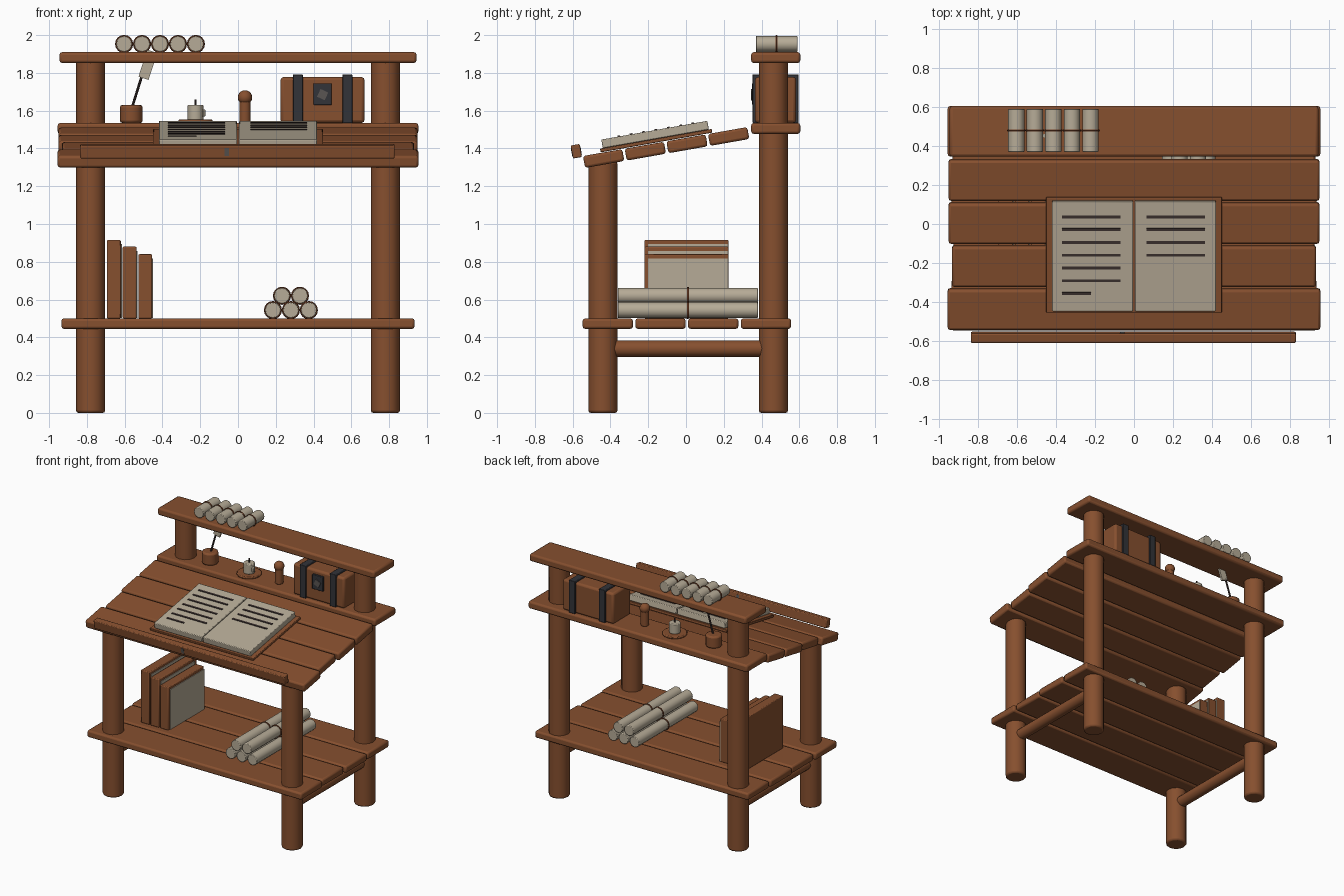
import bpy, math
from mathutils import Vector, Matrix

cube = bpy.data.objects.get("Cube")
if cube:
    bpy.data.objects.remove(cube, do_unlink=True)


def material(name, r, g, b):
    m = bpy.data.materials.new(name)
    m.use_nodes = True
    m.diffuse_color = (r, g, b, 1)
    m.node_tree.nodes["Principled BSDF"].inputs["Base Color"].default_value = (r, g, b, 1)
    return m


WOOD = material("brown_wood", 0.24, 0.079, 0.028)
PAPER = material("parchment", 0.47, 0.41, 0.31)
DARK = material("dark_iron", 0.032, 0.033, 0.04)
INK = material("ink", 0.045, 0.03, 0.028)
CORD = material("brown_cord", 0.16, 0.05, 0.02)
GREY = material("grey_metal", 0.10, 0.09, 0.085)


def finish(ob, name, mat, bevel=0.0, segments=2):
    ob.name = name
    ob.data.materials.append(mat)
    if bevel:
        mod = ob.modifiers.new("soft_edges", "BEVEL")
        mod.width, mod.segments, mod.limit_method = bevel, segments, "ANGLE"
        mod.angle_limit = math.radians(50)
    bpy.ops.object.shade_smooth_by_angle(angle=math.radians(40))
    return ob


def box(name, centre, size, mat=WOOD, bevel=0.0, tilt=(0, 0, 0)):
    bpy.ops.mesh.primitive_cube_add(size=1, location=centre, rotation=tilt)
    ob = bpy.context.object
    ob.data.transform(Matrix.Diagonal((*size, 1)))
    return finish(ob, name, mat, bevel)


def span(name, x, y, z, mat=WOOD, bevel=0.0):
    """Box given by its extent along each axis."""
    return box(name, [(a + b) / 2 for a, b in (x, y, z)],
               [b - a for a, b in (x, y, z)], mat, bevel)


def rod(name, start, end, radius, mat=WOOD, sides=12, bevel=0.0):
    a, b = Vector(start), Vector(end)
    bpy.ops.mesh.primitive_cylinder_add(vertices=sides, radius=radius, depth=(b - a).length,
                                        location=(a + b) / 2)
    ob = bpy.context.object
    ob.rotation_euler = (b - a).to_track_quat("Z", "Y").to_euler()
    return finish(ob, name, mat, bevel)


# Legs and the low rails joining them
for side, x in (("left", 0.78), ("right", -0.78)):
    rod(f"front_leg_{side}", (x, -0.44, 0), (x, -0.44, 1.33), 0.077, bevel=0.012)
    rod(f"back_leg_{side}", (x, 0.463, 0), (x, 0.463, 1.87), 0.077, bevel=0.012)
    rod(f"side_rail_{side}", (x, -0.39, 0.34), (x, 0.41, 0.34), 0.044, bevel=0.008)

# Lower shelf planks
for i, half in enumerate((0.935, 0.925, 0.935, 0.93)):
    y = -0.547 + i * 0.279
    span(f"lower_plank_{i}", (-half, half), (y, y + 0.266), (0.445, 0.5), WOOD, 0.013)

# Back shelves
span("middle_shelf", (-0.955, 0.955), (0.345, 0.605), (1.477, 1.535), WOOD, 0.014)
span("top_shelf", (-0.945, 0.945), (0.345, 0.605), (1.852, 1.91), WOOD, 0.014)

# Sloped desk, laid out in its own tilted frame
SLOPE = math.radians(10)
TILT = (SLOPE, 0, 0)
FRAME = Matrix.Translation((0, -0.105, 1.405)) @ Matrix.Rotation(SLOPE, 4, "X")


def desk_box(name, x, v, h, size, mat=WOOD, bevel=0.0):
    return box(name, FRAME @ Vector((x, v, h)), size, mat, bevel, TILT)


for i, width in enumerate((1.91, 1.865, 1.9, 1.9)):
    desk_box(f"desk_plank_{i}", 0, -0.336 + i * 0.224, 0, (width, 0.211, 0.064), WOOD, 0.013)
desk_box("desk_lip", -0.003, -0.472, 0.063, (1.665, 0.048, 0.07), WOOD, 0.006)
desk_box("lip_clip", -0.06, -0.472, 0.063, (0.024, 0.052, 0.042), GREY)

# Open book with lines of writing
desk_box("open_book_cover", 0, -0.046, 0.045, (0.9, 0.6, 0.02), WOOD, 0.004)
for side in (-1, 1):
    desk_box("open_book_pages", side * 0.212, -0.046, 0.078, (0.415, 0.57, 0.046), PAPER, 0.005)
    for i in range(7 if side < 0 else 4):
        length = 0.15 if i == 6 else 0.3
        left = -0.37 if side < 0 else 0.065
        desk_box("writing_line", left + length / 2, 0.162 - i * 0.0665, 0.103,
                 (length, 0.014, 0.006), INK)


# Scrolls tied with cord
def scrolls(name, spots, y, radius):
    for x, z in spots:
        rod(f"{name}_scroll", (x, y[0], z), (x, y[1], z), radius, PAPER, 12, 0.004)
        mid = sum(y) / 2
        bpy.ops.mesh.primitive_torus_add(major_segments=16, minor_segments=6, location=(x, mid, z),
                                         rotation=(math.pi / 2, 0, 0),
                                         major_radius=radius, minor_radius=0.006)
        finish(bpy.context.object, f"{name}_tie", CORD)


scrolls("top", [(-0.603 + i * 0.095, 1.953) for i in range(5)], (0.37, 0.59), 0.042)
scrolls("lower", [(0.185 + i * 0.095, 0.544) for i in range(3)]
        + [(0.233 + i * 0.095, 0.62) for i in range(2)], (-0.36, 0.38), 0.042)

# Standing books on the lower shelf, pages showing on one side
for i, top in enumerate((0.915, 0.88, 0.84)):
    x = -0.694 + i * 0.083
    span("standing_book", (x, x + 0.074), (-0.22, 0.225), (0.5, top), WOOD, 0.006)
    span("standing_book_pages", (x + 0.07, x + 0.079), (-0.2, 0.223), (0.502, top - 0.022), PAPER)

# Ink pot and quill
BASE, Y = 1.535, 0.46
rod("ink_pot", (-0.565, Y, BASE), (-0.565, Y, 1.63), 0.06, WOOD, 12, 0.012)
rod("quill_shaft", (-0.56, Y, 1.62), (-0.507, Y - 0.005, 1.79), 0.007, INK, 8)
box("quill_feather", (-0.477, 0.452, 1.843), (0.056, 0.016, 0.15), PAPER, 0, (0, math.radians(18), 0))

# Candle on a saucer
rod("candle_saucer", (-0.225, Y, BASE), (-0.225, Y, 1.553), 0.09, WOOD, 16, 0.006)
rod("candle", (-0.225, Y, 1.55), (-0.225, Y, 1.63), 0.042, PAPER, 12, 0.006)
rod("candle_drip", (-0.183, Y - 0.01, 1.57), (-0.183, Y - 0.01, 1.605), 0.012, PAPER, 8, 0.004)
rod("candle_wick", (-0.225, Y, 1.62), (-0.225, Y, 1.66), 0.006, INK, 6)

# Hand stamp with a round knob
rod("stamp_body", (0.037, Y, BASE), (0.037, Y, 1.66), 0.03, WOOD, 12, 0.006)
bpy.ops.mesh.primitive_uv_sphere_add(segments=16, ring_count=10, radius=0.038, location=(0.037, Y, 1.67))
finish(bpy.context.object, "stamp_knob", WOOD)

# Strapped chest with a clasp
span("chest", (0.225, 0.67), (0.365, 0.583), (BASE, 1.778), WOOD, 0.016)
for x in (0.317, 0.579):
    span("chest_strap", (x - 0.026, x + 0.026), (0.352, 0.596), (BASE, 1.792), DARK, 0.004)
span("chest_clasp", (0.4, 0.495), (0.35, 0.37), (1.63, 1.745), DARK, 0.004)
box("clasp_plate", (0.448, 0.349, 1.685), (0.045, 0.008, 0.045), GREY, 0, (0, math.radians(25), 0))
